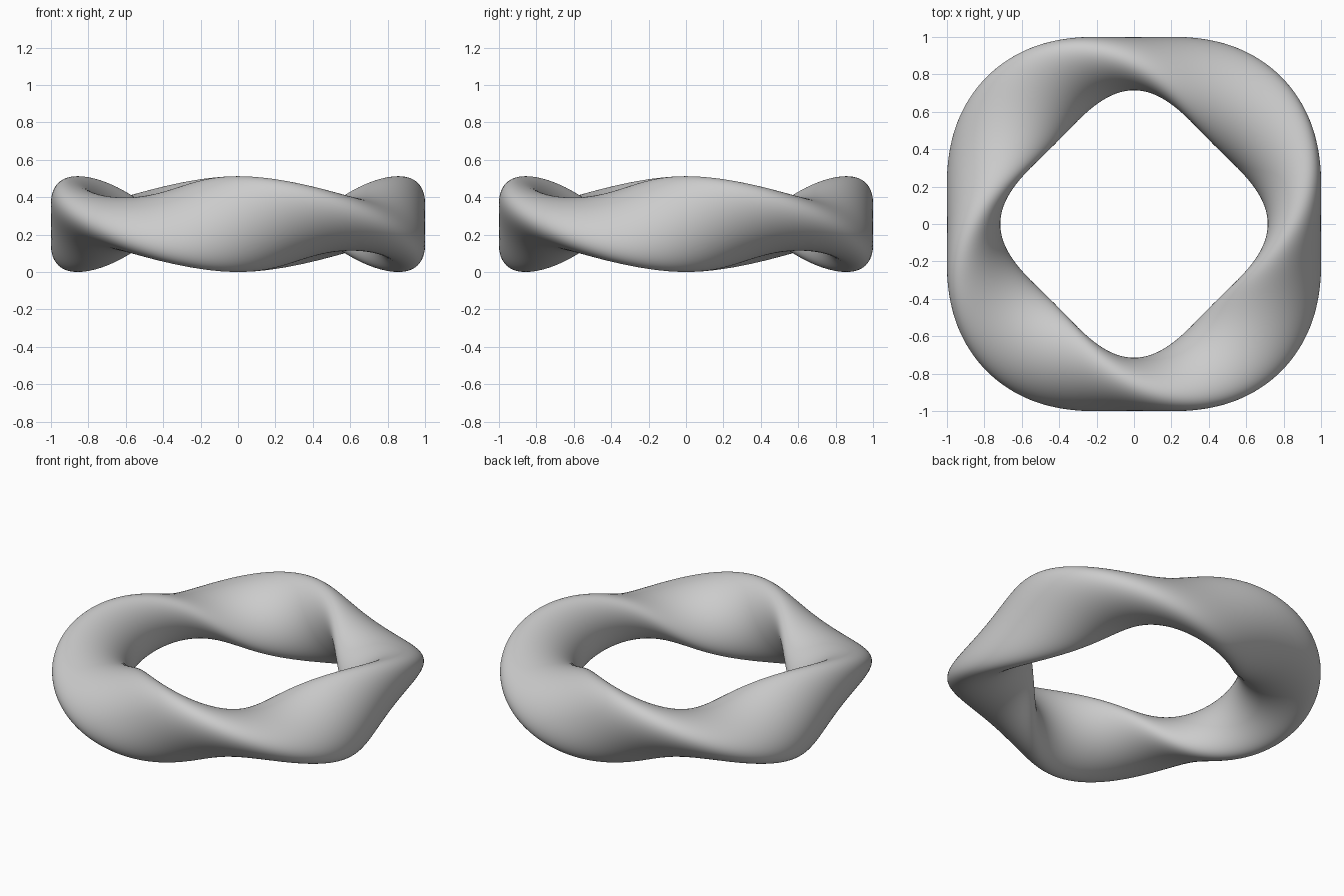
import bpy
import bmesh
from math import cos, sin, tau
from mathutils import Matrix, Vector

cube = bpy.data.objects.get("Cube")
if cube:
    bpy.data.objects.remove(cube, do_unlink=True)

RADIUS = 0.857          # centre line of the ring
HALF_LONG = 0.256       # oval cross-section
HALF_SHORT = 0.142
HALF_TURNS = 4          # half twists around the whole ring
STEPS, SIDES = 192, 64

# Plain grey material
grey = bpy.data.materials.new("plain grey")
grey.use_nodes = True
colour = (0.6, 0.6, 0.6, 1)
grey.diffuse_color = colour
grey.node_tree.nodes["Principled BSDF"].inputs["Base Color"].default_value = colour


def oval_section(bm, angle):
    """Add one upright oval, twisted about the ring's centre line."""
    twist = Matrix.Rotation(angle * HALF_TURNS / 2, 3, 'Y')
    around = Matrix.Rotation(angle, 3, 'Z')
    section = []
    for i in range(SIDES):
        t = tau * i / SIDES
        point = twist @ Vector((HALF_SHORT * cos(t), 0, HALF_LONG * sin(t)))
        point.x += RADIUS
        section.append(bm.verts.new(around @ point))
    return section


# Twisted ring: sections swept around z and bridged into a closed loop
bm = bmesh.new()
sections = [oval_section(bm, tau * s / STEPS) for s in range(STEPS)]
for s in range(STEPS):
    a, b = sections[s], sections[(s + 1) % STEPS]
    for i in range(SIDES):
        j = (i + 1) % SIDES
        bm.faces.new((a[i], b[i], b[j], a[j])).smooth = True
bmesh.ops.recalc_face_normals(bm, faces=bm.faces)
bmesh.ops.translate(bm, verts=bm.verts, vec=(0, 0, HALF_LONG))

mesh = bpy.data.meshes.new("twisted_ring")
bm.to_mesh(mesh)
bm.free()
mesh.materials.append(grey)
bpy.context.collection.objects.link(bpy.data.objects.new("twisted_ring", mesh))
